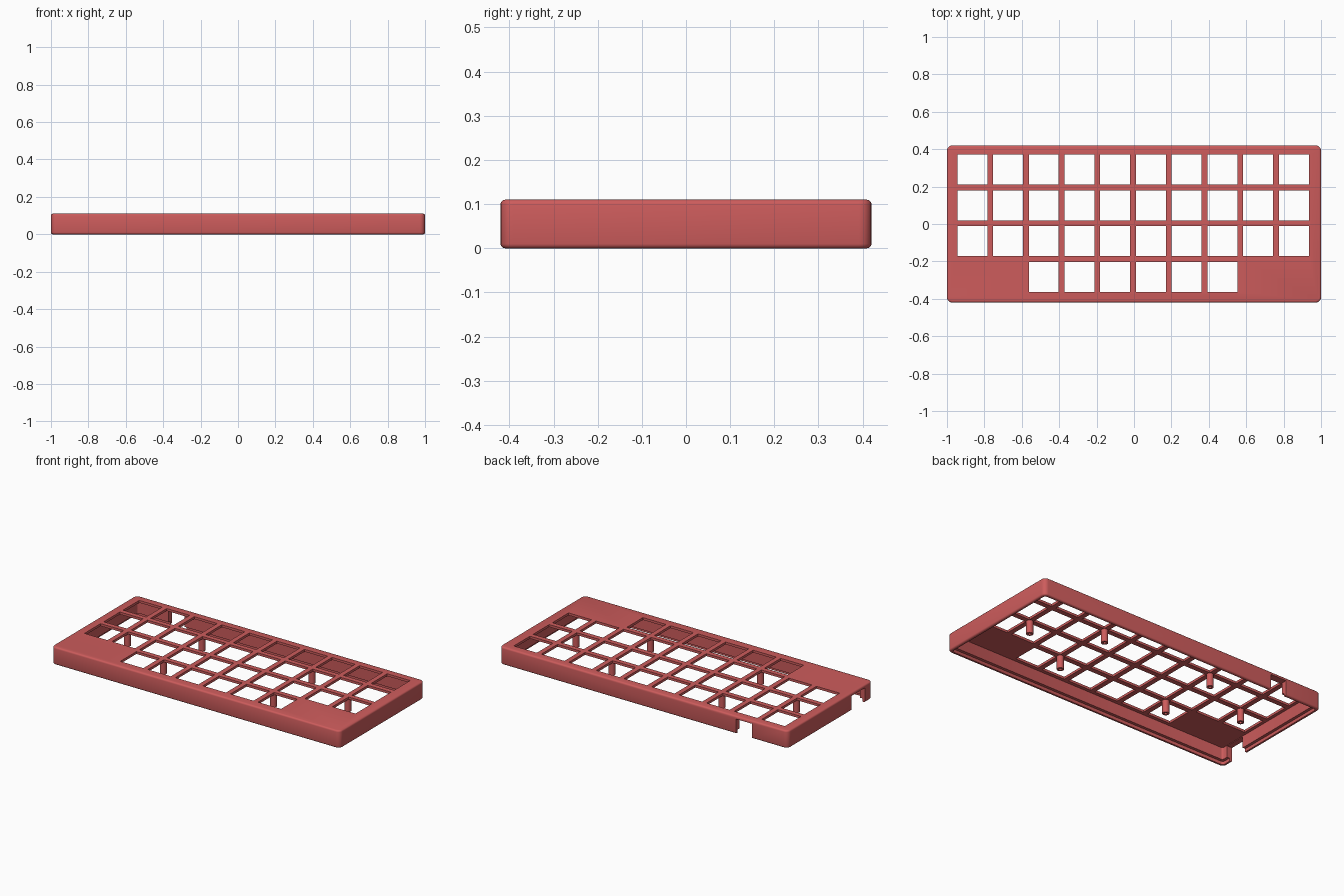
import bpy, bmesh, math
from mathutils import Matrix, Vector

if "Cube" in bpy.data.objects:
    bpy.data.objects.remove(bpy.data.objects["Cube"])

PITCH, HOLE = 0.191, 0.16
HX, HY, H = 1.0, 0.42, 0.11      # half width, half depth, height
CX, CY = -0.005, 0.004           # centre of the key grid
UNDER = 0.095                    # underside of the top plate

red = bpy.data.materials.new("muted_red")
red.diffuse_color = (0.61, 0.107, 0.107, 1)
red.use_nodes = True
red.node_tree.nodes["Principled BSDF"].inputs["Base Color"].default_value = red.diffuse_color


def add_box(bm, x0, x1, y0, y1, z0, z1):
    m = Matrix.Translation(((x0 + x1) / 2, (y0 + y1) / 2, (z0 + z1) / 2))
    m = m @ Matrix.Diagonal((x1 - x0, y1 - y0, z1 - z0, 1))
    bmesh.ops.create_cube(bm, size=1, matrix=m)


def round_corners(bm, r, seg):
    edges = [e for e in bm.edges
             if abs(e.verts[0].co.z - e.verts[1].co.z) > 0.005]
    bmesh.ops.bevel(bm, geom=edges, offset=r, segments=seg, profile=0.5,
                    affect='EDGES')


def make(name, bm):
    bmesh.ops.recalc_face_normals(bm, faces=bm.faces[:])
    me = bpy.data.meshes.new(name)
    bm.to_mesh(me)
    bm.free()
    ob = bpy.data.objects.new(name, me)
    bpy.context.collection.objects.link(ob)
    me.materials.append(red)
    return ob


def cut(target, name, bm):
    cutter = make(name, bm)
    cutter.hide_render = True
    mod = target.modifiers.new(name, 'BOOLEAN')
    mod.operation, mod.solver, mod.object = 'DIFFERENCE', 'EXACT', cutter
    bpy.context.view_layer.objects.active = target
    bpy.ops.object.modifier_apply(modifier=name)
    bpy.data.objects.remove(cutter)


# case shell: box with rounded corners and softened rims
bm = bmesh.new()
add_box(bm, -HX, HX, -HY, HY, 0, H)
round_corners(bm, 0.028, 5)
rims = [e for e in bm.edges
        if abs(e.verts[0].co.z - e.verts[1].co.z) < 1e-5]
bmesh.ops.bevel(bm, geom=rims, offset=0.01, segments=3, profile=0.5,
                affect='EDGES')
case = make("case", bm)

# hollow inside
bm = bmesh.new()
add_box(bm, -HX + 0.036, HX - 0.036, -HY + 0.036, HY - 0.036, -0.05, UNDER)
round_corners(bm, 0.012, 3)
cut(case, "cavity", bm)

# seat for a bottom cover
bm = bmesh.new()
add_box(bm, -HX + 0.018, HX - 0.018, -HY + 0.018, HY - 0.018, -0.05, 0.02)
round_corners(bm, 0.016, 3)
cut(case, "cover_seat", bm)

# key openings: three full rows and a shorter front row
bm = bmesh.new()
for row in range(4):
    for col in (range(10) if row < 3 else range(2, 8)):
        x = CX + (col - 4.5) * PITCH
        y = CY + (1.5 - row) * PITCH
        add_box(bm, x - HOLE / 2, x + HOLE / 2,
                y - HOLE / 2, y + HOLE / 2, 0.06, 0.2)
cut(case, "key_openings", bm)

# cable notches in the back and left walls
bm = bmesh.new()
add_box(bm, -0.75, -0.64, HY - 0.06, HY + 0.1, -0.05, 0.092)
add_box(bm, -HX - 0.1, -HX + 0.06, -0.345, -0.21, -0.05, 0.092)
cut(case, "notches", bm)

# hollow screw posts under the crossings of the key grid
bm = bmesh.new()
rings = [(0.02, 0.1), (0.02, 0.015), (0.009, 0.015), (0.009, 0.08)]
N = 20
for i, j in [(4, 0), (-4, 0), (2, 1), (-2, 1), (2, -1), (-2, -1)]:
    c = Vector((CX + i * PITCH, CY + j * PITCH, 0))
    loops = [[bm.verts.new(c + Vector((r * math.cos(k * math.tau / N),
                                       r * math.sin(k * math.tau / N), z)))
              for k in range(N)] for r, z in rings]
    for a, b in zip(loops, loops[1:]):
        for k in range(N):
            n = (k + 1) % N
            bm.faces.new((a[k], a[n], b[n], b[k]))
    bm.faces.new(loops[0])
    bm.faces.new(loops[-1])
posts = make("screw_posts", bm)

# smooth rounding, crisp edges
for ob in (case, posts):
    bpy.ops.object.select_all(action='DESELECT')
    ob.select_set(True)
    bpy.context.view_layer.objects.active = ob
    bpy.ops.object.shade_smooth_by_angle(angle=math.radians(35))
